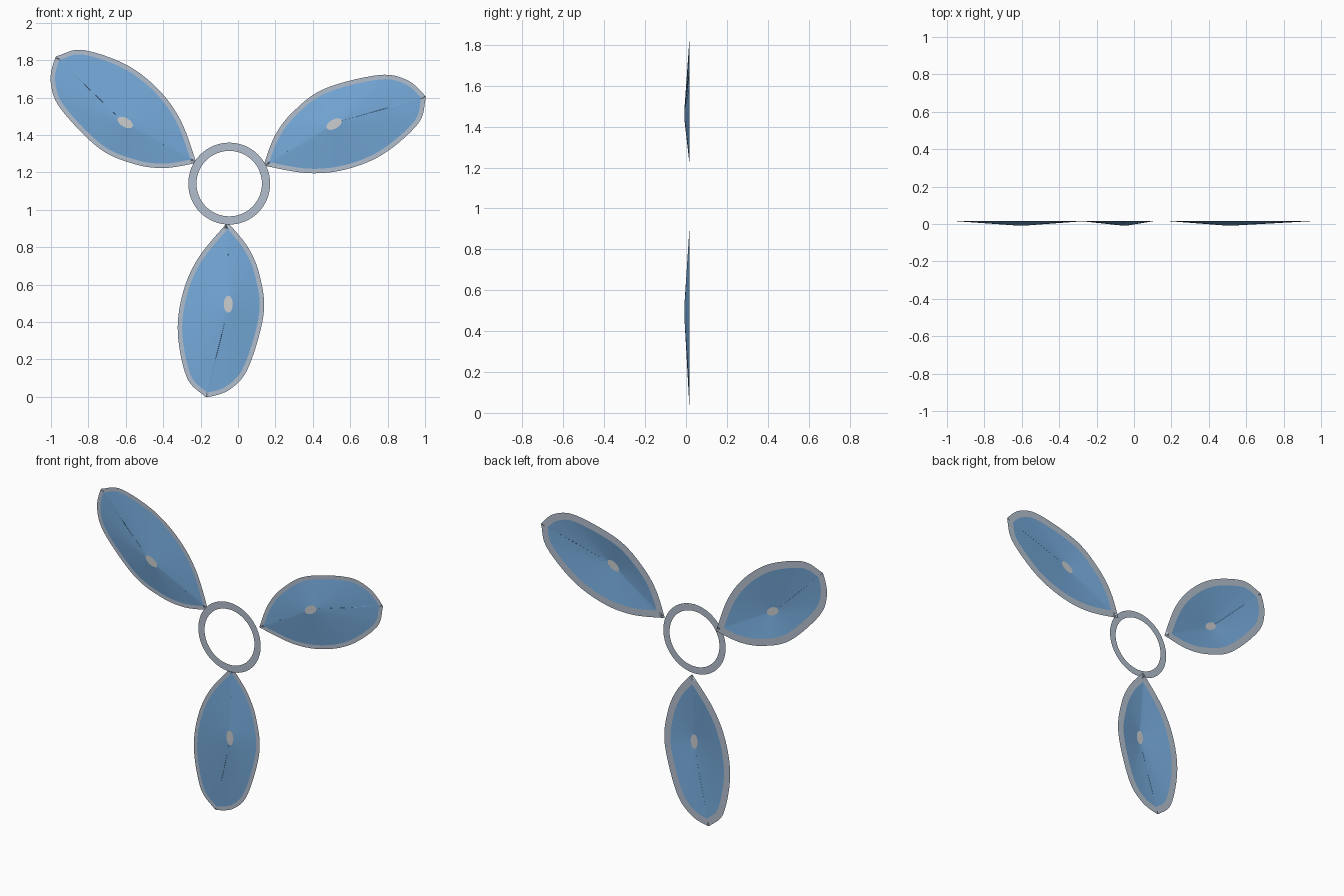
import bpy
import bmesh
import math
from mathutils import Vector

cube = bpy.data.objects.get("Cube")
if cube:
    bpy.data.objects.remove(cube, do_unlink=True)

HUB = Vector((-0.047, 0, 1.14))      # centre of the ring
FRONT, BACK = -0.018, 0.018          # planes of the ring and the rims


def material(name, rgb):
    m = bpy.data.materials.new(name)
    m.use_nodes = True
    m.diffuse_color = (*rgb, 1)
    m.node_tree.nodes["Principled BSDF"].inputs["Base Color"].default_value = (*rgb, 1)
    return m


BLUE = material("sky blue", (0.18, 0.40, 0.70))
GREY = material("blue grey", (0.45, 0.52, 0.62))
PALE = material("pale grey", (0.60, 0.61, 0.62))


def smooth_outline(points, steps=7):
    """Closed Catmull-Rom curve with a sharp corner at the first point."""
    pts = [Vector(p) for p in points]
    pts = [pts[0]] + pts + [pts[0], pts[0]]
    out = []
    for a, b, c, d in zip(pts, pts[1:], pts[2:], pts[3:]):
        for i in range(steps):
            t = i / steps
            out.append(0.5 * (2 * b + (c - a) * t + (2 * a - 5 * b + 4 * c - d) * t ** 2
                              + (3 * b - a - 3 * c + d) * t ** 3))
    return out


def inset(loop, dist):
    """Move every point of a clockwise loop inwards with mitred corners."""
    out = []
    for i, p in enumerate(loop):
        u = (p - loop[i - 1]).normalized()
        v = (loop[(i + 1) % len(loop)] - p).normalized()
        n1, n2 = Vector((u.y, -u.x)), Vector((v.y, -v.x))
        n = (n1 + n2).normalized()
        out.append(p + n * dist / max(n.dot(n1), 0.4))
    return out


def band(name, loop_a, y_a, loop_b, y_b, mats, angle=0, cap=False):
    """Strip of quads between two loops, optionally closed by a cap."""
    bm = bmesh.new()
    a = [bm.verts.new((p.x, y_a, p.y)) for p in loop_a]
    b = [bm.verts.new((p.x, y_b, p.y)) for p in loop_b]
    for i in range(len(a)):
        bm.faces.new((a[i - 1], a[i], b[i], b[i - 1]))
    if cap:
        bm.faces.new(b).material_index = 1
    bmesh.ops.recalc_face_normals(bm, faces=bm.faces)
    bm.normal_update()
    if sum(f.normal.y * f.calc_area() for f in bm.faces) > 0:
        bmesh.ops.reverse_faces(bm, faces=bm.faces)
    mesh = bpy.data.meshes.new(name)
    bm.to_mesh(mesh)
    bm.free()
    for m in mats:
        mesh.materials.append(m)
    for f in mesh.polygons:
        f.use_smooth = f.material_index == 0
    obj = bpy.data.objects.new(name, mesh)
    obj.location = HUB
    obj.rotation_euler.y = angle
    bpy.context.collection.objects.link(obj)


# Hub ring
def circle(r, n=64):
    return [Vector((r * math.cos(k * math.tau / n), r * math.sin(k * math.tau / n)))
            for k in range(n)]


band("hub_ring", circle(0.219), FRONT, circle(0.175), FRONT, [GREY])

# Leaf outline of the lower blade, measured from the ring centre
leaf = smooth_outline([
    (-0.008, -0.207), (0.100, -0.340), (0.163, -0.492), (0.184, -0.698),
    (0.103, -0.982), (0.007, -1.098), (-0.104, -1.139), (-0.145, -1.125),
    (-0.229, -1.031), (-0.275, -0.794), (-0.246, -0.578), (-0.161, -0.391)])
apex = Vector((-0.005, -0.645))
base = inset(leaf, 0.024)

# Small oval tip at the top of each shallow cone
tip = []
for p in base:
    d = (p - apex).normalized()
    tip.append(apex + Vector((d.x * 0.024, d.y * 0.045)))

# Three blades, each a flat rim behind a shallow cone
for k, side in enumerate(("lower", "right", "left")):
    turn = k * math.tau / 3
    band(side + "_blade_rim", leaf, BACK, inset(leaf, 0.043), BACK, [GREY], turn)
    band(side + "_blade", base, BACK - 0.001, tip, -0.007, [BLUE, PALE], turn, cap=True)
